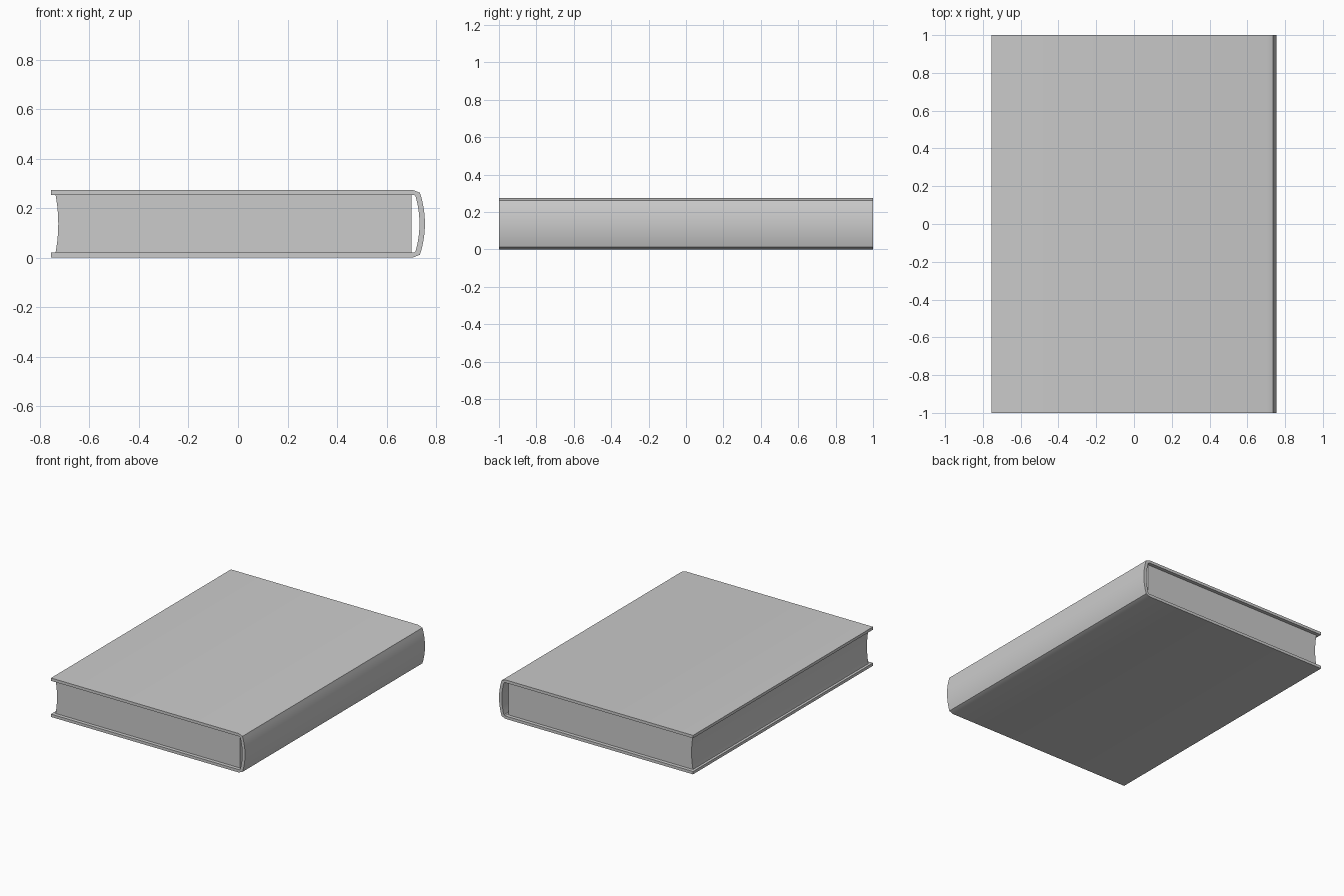
import bpy
import bmesh
import math

cube = bpy.data.objects.get("Cube")
if cube:
    bpy.data.objects.remove(cube, do_unlink=True)

HEIGHT = 0.274          # overall thickness of the closed book
MID = HEIGHT / 2
BOARD = 0.02            # cover board thickness

grey = bpy.data.materials.new("plain grey")
grey.use_nodes = True
colour = (0.6, 0.6, 0.6, 1)
grey.diffuse_color = colour
grey.node_tree.nodes["Principled BSDF"].inputs["Base Color"].default_value = colour


def extrude_profile(name, profile, half_length):
    """Extrude a closed xz outline along y, centred on y = 0."""
    bm = bmesh.new()
    face = bm.faces.new([bm.verts.new((x, -half_length, z)) for x, z in profile])
    result = bmesh.ops.extrude_face_region(bm, geom=[face])
    verts = [g for g in result["geom"] if isinstance(g, bmesh.types.BMVert)]
    bmesh.ops.translate(bm, verts=verts, vec=(0, 2 * half_length, 0))
    bmesh.ops.recalc_face_normals(bm, faces=bm.faces)
    mesh = bpy.data.meshes.new(name)
    bm.to_mesh(mesh)
    bm.free()
    mesh.materials.append(grey)
    obj = bpy.data.objects.new(name, mesh)
    bpy.context.collection.objects.link(obj)
    bpy.ops.object.select_all(action="DESELECT")
    obj.select_set(True)
    bpy.context.view_layer.objects.active = obj
    bpy.ops.object.shade_smooth_by_angle(angle=math.radians(25))
    return obj


def bow(x_end, bulge, half_z, steps=12):
    """Shallow curve from top to bottom, bulging in x at mid height."""
    ts = [1 - 2 * i / steps for i in range(steps + 1)]
    return [(x_end + bulge * (1 - t * t), MID + half_z * t) for t in ts]


# Wrap-around cover: two boards joined by a rounded spine
outer = [(-0.755, HEIGHT), (0.705, HEIGHT)] + bow(0.735, 0.02, 0.125)
outer += [(0.705, 0), (-0.755, 0)]
inner = [(-0.755, HEIGHT - BOARD), (0.71, HEIGHT - BOARD)] + bow(0.717, 0.016, 0.112)
inner += [(0.71, BOARD), (-0.755, BOARD)]
extrude_profile("cover", outer + inner[::-1], 1.0)

# Page block: hollowed fore edge and flat back, leaving a gap at the spine
pages = bow(-0.737, 0.011, MID - BOARD) + [(0.7, BOARD), (0.7, HEIGHT - BOARD)]
extrude_profile("page_block", pages, 0.975)
